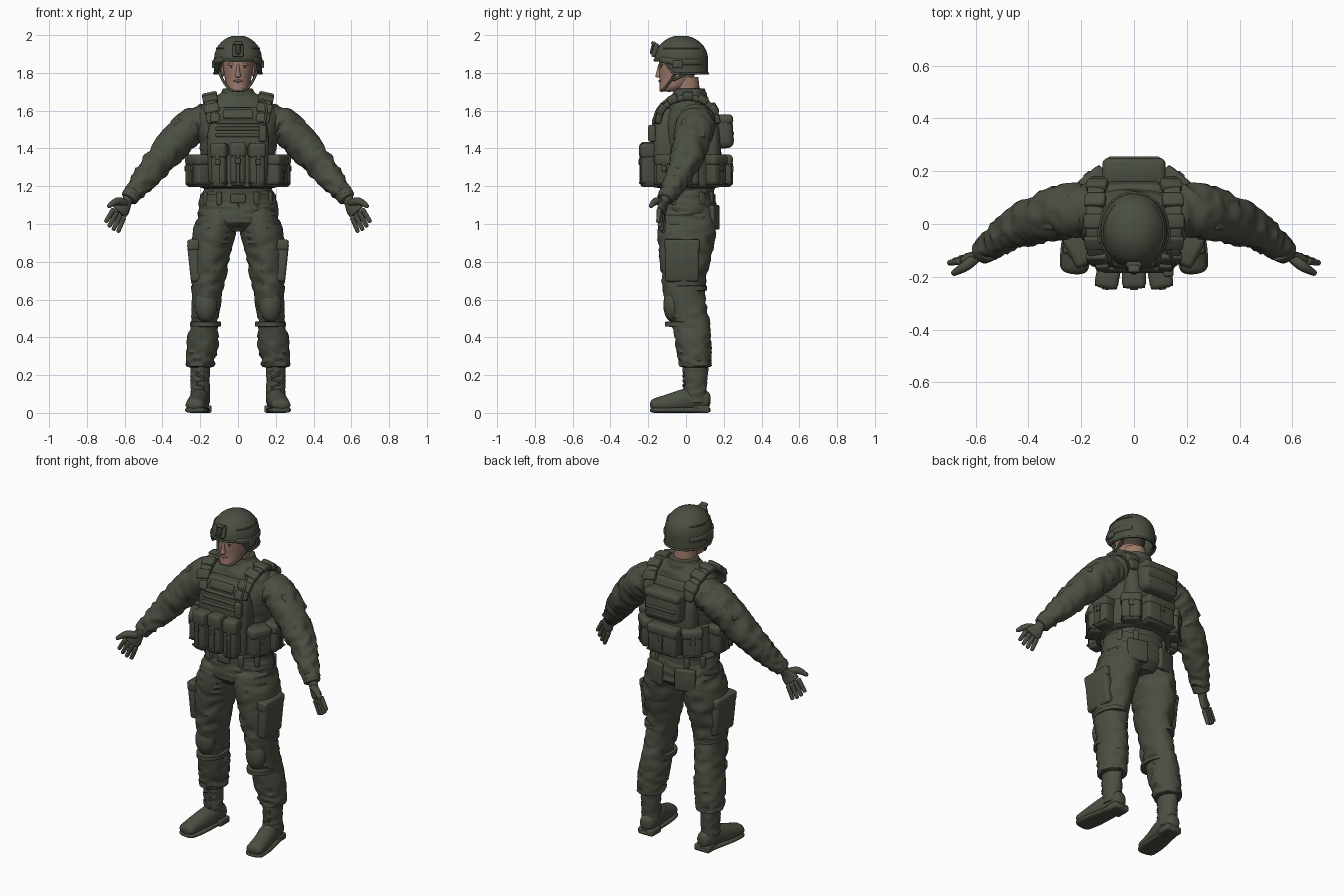
import bpy, bmesh
from math import sin, cos, pi, sqrt, radians, degrees, copysign
from mathutils import Vector, Matrix, Euler, noise

if "Cube" in bpy.data.objects:
    bpy.data.objects.remove(bpy.data.objects["Cube"])

ACROSS, DEEP, UP = Vector((1, 0, 0)), Vector((0, 1, 0)), Vector((0, 0, 1))
parts = []


def material(name, red, green, blue):
    mat = bpy.data.materials.new(name)
    mat.use_nodes = True
    mat.diffuse_color = (red, green, blue, 1)
    shader = mat.node_tree.nodes["Principled BSDF"]
    shader.inputs["Base Color"].default_value = (red, green, blue, 1)
    shader.inputs["Roughness"].default_value = 0.8
    return mat


olive = material("olive_cloth", .07, .077, .054)
dark = material("dark_olive", .035, .038, .028)
skin = material("skin", .33, .19, .145)
hair = material("short_hair", .06, .045, .035)
lips = material("lips", .25, .12, .1)


def finish(name, bm, mat, pair=False):
    bmesh.ops.recalc_face_normals(bm, faces=bm.faces)
    mesh = bpy.data.meshes.new(name)
    bm.to_mesh(mesh)
    bm.free()
    mesh.materials.append(mat)
    obj = bpy.data.objects.new(name, mesh)
    bpy.context.scene.collection.objects.link(obj)
    if pair:
        obj.modifiers.new("mirror", "MIRROR").use_mirror_merge = False
    parts.append(obj)
    return obj


def skin_rings(bm, rings):
    for low, high in zip(rings, rings[1:]):
        for k in range(len(low)):
            bm.faces.new((low[k - 1], low[k], high[k], high[k - 1]))


def sample(values, t):
    """Smooth curve through evenly spaced numbers or vectors."""
    last = len(values) - 1
    if last == 0:
        return values[0]
    i = min(int(t * last), last - 1)
    f = t * last - i
    a, b, c, d = (values[min(max(i + k, 0), last)] for k in (-1, 0, 1, 2))
    return b + ((c - a) + ((2*a - 5*b + 4*c - d) + (3*b - a - 3*c + d) * f) * f) * f * .5


def loft(name, path, widths, depths=None, mat=olive, ref=None, power=2, fold=0, cap=.05,
         pair=False, sides=32):
    """Rounded tube along a path; level sections unless ref gives their width direction."""
    path = [Vector(p) for p in path]
    depths = depths or widths
    steps = max(72 if fold else 24, len(path) * 2)
    times = [(1 - cos(pi * k / steps)) / 2 for k in range(steps + 1)]
    centres = [sample(path, t) for t in times]
    bm, rings, travel = bmesh.new(), [], 0
    for i, (t, centre) in enumerate(zip(times, centres)):
        before, after = centres[max(i - 1, 0)], centres[min(i + 1, steps)]
        travel += (centre - before).length
        u, v = ACROSS, DEEP
        if ref:
            along = (after - before).normalized()
            u = (ref - along * along.dot(ref)).normalized()
            v = along.cross(u)
        inset = max(cap - min(t, 1 - t), 0) / cap if cap else 0
        shrink = max(sqrt(max(1 - inset * inset, 0)), .05)
        ring = []
        for k in range(sides):
            c, s = cos(2 * pi * k / sides), sin(2 * pi * k / sides)
            crease = noise.noise(Vector((c + centre.x, s, travel * 20))) if fold else 0
            grow = fold * (1 - 3 * abs(crease))
            ring.append(bm.verts.new(
                centre + u * copysign(abs(c) ** (2 / power), c) * (sample(widths, t) + grow) * shrink
                + v * copysign(abs(s) ** (2 / power), s) * (sample(depths, t) + grow) * shrink))
        rings.append(ring)
    skin_rings(bm, rings)
    bm.faces.new(rings[0])
    bm.faces.new(rings[-1])
    return finish(name, bm, mat, pair)


def band(name, centre, width, depth, height, power=2, pair=False):
    half = UP * height / 2
    loft(name, [Vector(centre) - half, Vector(centre) + half], [width], [depth],
         power=power, cap=.15, pair=pair, sides=48)


def box(name, loc, size, rot=(0, 0, 0), bevel=.01, mat=olive, pair=False):
    bm = bmesh.new()
    bmesh.ops.create_cube(bm, size=1, matrix=Matrix.Diagonal((*size, 1)))
    bmesh.ops.bevel(bm, geom=bm.edges[:], offset=min(bevel, min(size) * .4), segments=3,
                    affect="EDGES", profile=.5)
    turn = Euler([radians(angle) for angle in rot]).to_matrix().to_4x4()
    bmesh.ops.transform(bm, matrix=Matrix.Translation(loc) @ turn, verts=bm.verts)
    return finish(name, bm, mat, pair)


def ball(name, loc, size, mat=olive, pair=False):
    bm = bmesh.new()
    bmesh.ops.create_uvsphere(bm, u_segments=20, v_segments=12, radius=1,
                              matrix=Matrix.Translation(loc) @ Matrix.Diagonal((*size, 1)))
    return finish(name, bm, mat, pair)


def pouch(name, loc, size, turn=0, pair=False):
    """Soft pouch with a flap, a pull strap and a buckle on its outer side."""
    width, depth, height = size
    spin = Matrix.Rotation(radians(turn), 3, "Z")

    def piece(label, out, rise, dims, bevel):
        offset = spin @ Vector((0, -out, rise * height))
        box(name + label, Vector(loc) + offset, dims, (0, 0, turn), bevel, pair=pair)
    piece("_body", 0, 0, size, .02)
    piece("_flap", 0, .34, (width + .01, depth + .01, height * .36), .02)
    piece("_hem", 0, -.4, (width + .005, depth + .005, .01), .005)
    piece("_strap", depth / 2, -.08, (.02, .01, height * .7), .004)
    piece("_buckle", depth / 2 + .005, .08, (.03, .01, .03), .004)


# Jacket, hips and trousers
loft("jacket", [(0, .01, 1.1), (0, .02, 1.7)], [.18, .18, .19, .2, .22, .19, .08],
     [.13, .14, .15, .16, .15, .11, .08], fold=.005, cap=0, sides=48)
loft("collar", [(0, .02, 1.64), (0, .02, 1.72)], [.1, .08], fold=.003, cap=.1)
loft("hips", [(0, .015, .96), (0, .01, 1.18)], [.1, .2, .21, .2, .18],
     [.1, .15, .15, .14, .13], fold=.005, cap=0, sides=48)
loft("trouser_leg", [(.09, .01, 1.1), (.14, 0, .88), (.16, -.01, .66), (.18, .03, .44), (.2, .05, .24)],
     [.1, .11, .1, .08, .07, .08, .07], [.13, .15, .13, .11, .1, .09, .08],
     fold=.008, cap=.02, pair=True, sides=40)
band("trouser_cuff", (.2, .05, .26), .07, .08, .04, pair=True)
ball("knee_pad", (.17, -.07, .57), (.06, .05, .09), pair=True)
for height in (.47, .66):
    band("knee_strap", (.17, 0, height), .08, .11, .03, pair=True)
box("fly_seam", (0, -.135, 1.05), (.01, .01, .13), pair=False)
for label, height, tall in (("", 1.03, .12), ("_flap", 1.08, .04)):
    box("seat_pocket" + label, (.1, .15, height), (.12, .03, tall), (0, 0, -16), pair=True)
box("cargo_pocket", (.23, -.02, .8), (.06, .18, .21), (0, 6, 0), .016, pair=True)
box("cargo_flap", (.235, -.02, .89), (.065, .19, .06), (0, 6, 0), .014, pair=True)

# Belt
band("belt", (0, .01, 1.135), .2, .145, .05)
box("belt_buckle", (0, -.14, 1.135), (.08, .02, .05))
for angle in (30, 60, 120, 150):
    side = radians(angle)
    box("belt_loop", (sin(side) * .2, .01 - cos(side) * .145, 1.135), (.03, .02, .07), (0, 0, angle),
        pair=True)

# Boots
loft("boot_shaft", [(.2, .05, .05), (.2, .05, .26)], [.05], [.06, .06, .07], fold=.003, pair=True)
loft("boot_foot", [(.19, .13, .06), (.2, .02, .07), (.22, -.09, .05), (.23, -.19, .04)],
     [.04, .05, .05, .05], [.05, .06, .05, .03], ref=ACROSS, cap=.12, pair=True)
loft("boot_sole", [(.19, .13, .015), (.23, -.19, .015)], [.04, .05, .06, .05], [.015],
     ref=ACROSS, power=3, cap=.12, pair=True)
box("boot_heel", (.19, .08, .02), (.1, .09, .04), pair=True)
for row in range(5):
    box("boot_lace", (.2, -.01, .12 + row * .025), (.05, .015, .01), (0, 14 * (-1) ** row, 0), pair=True)

# Sleeves
arm = [(.13, .05, 1.56), (.24, .05, 1.52), (.36, .02, 1.4), (.47, -.03, 1.27), (.58, -.11, 1.13)]
loft("sleeve", arm, [.09, .1, .09, .07, .04], [.08, .09, .085, .07, .04], ref=DEEP, fold=.008,
     cap=.03, pair=True, sides=36)
loft("sleeve_cuff", [(.55, -.09, 1.17), (.58, -.11, 1.13)], [.05, .045], ref=DEEP, cap=.2, pair=True)
box("sleeve_pocket", (.35, .04, 1.505), (.13, .12, .03), (0, 46, 0), pair=True)
box("sleeve_pocket_flap", (.32, .04, 1.535), (.05, .125, .03), (0, 46, 0), pair=True)

# Gloved hands
knuckles, fan = Vector((.63, -.13, 1.06)), Vector((.05, -.02, .04))
loft("palm", [(.57, -.1, 1.15), (.6, -.12, 1.1), knuckles], [.03, .03, .045, .045], [.03, .02, .02],
     ref=fan, cap=.1, pair=True, sides=20)
for finger in range(4):
    spread = finger - 1.5
    base = knuckles + fan * spread * .36
    tip = Vector((.675, -.135, .97)) + fan * spread * .45
    loft("finger", [base, base.lerp(tip, 1 - .08 * abs(spread))], [.014, .011], ref=fan, cap=.15,
         pair=True, sides=12)
loft("thumb", [(.59, -.12, 1.11), (.64, -.16, 1.12), (.69, -.19, 1.09)], [.02, .02, .01],
     ref=DEEP, cap=.1, pair=True, sides=12)

# Plate carrier
band("waist_wrap", (0, .005, 1.28), .21, .165, .2, power=2.4)
for name, y in (("front_plate", -.115), ("back_plate", .12)):
    loft(name, [(0, y, 1.19), (0, y * .9, 1.62)], [.15, .16, .16, .11], [.06, .07, .07, .04],
         power=4, cap=.03, sides=40)
for row in range(3):
    box("chest_webbing", (0, -.17 + row * .004, 1.47 + row * .035), (.24, .03, .02))
box("chest_panel", (0, -.15, 1.58), (.16, .03, .05), (-20, 0, 0))


def over_shoulder(arc):
    return Vector((.13 + .02 * sin(arc), .01 - .16 * cos(arc), 1.53 + .14 * sin(arc)))


loft("shoulder_strap", [over_shoulder(pi * k / 6) for k in range(7)], [.033], [.016],
     ref=ACROSS, power=4, pair=True)
for k in range(1, 6):
    arc = pi * k / 6
    box("shoulder_pad", over_shoulder(arc) + UP * .01, (.08, .055, .035), (90 - degrees(arc), 12, 0),
        pair=True)
box("strap_buckle", (.12, -.16, 1.56), (.05, .03, .05), (-20, 0, 0), pair=True)
box("radio", (.13, -.18, 1.48), (.04, .04, .09))
loft("radio_cable", [(.13, -.18, 1.5), (.15, -.15, 1.61), (.11, -.06, 1.69)], [.006], ref=DEEP, sides=12)

# Pouches round the waist and the back pack
pouch("centre_pouch", (0, -.2, 1.315), (.08, .08, .23))
pouch("outer_pouch", (.1, -.2, 1.31), (.08, .08, .23), 10, True)
for name, angle, width in (("front_side", 62, .12), ("side", 95, .1), ("rear_side", 140, .11), ("back", 180, .19)):
    side = radians(angle)
    pouch(name + "_pouch", (sin(side) * .23, -cos(side) * .2, 1.28), (width, .085, .17), angle,
          pair=angle < 180)
box("back_pack", (0, .195, 1.49), (.235, .11, .18), (4, 0, 0), .035)
box("back_pack_lid", (0, .19, 1.55), (.24, .12, .055), (4, 0, 0), .024)
for height in (1.44, 1.48):
    box("pack_webbing", (0, .245, height), (.2, .02, .02))

# Head
loft("neck", [(0, .01, 1.64), (0, 0, 1.78)], [.065, .06], [.07, .065], skin)
head = loft("head", [(0, -.09, 1.7), (0, -.05, 1.77), (0, -.04, 1.95)], [.04, .06, .07, .08, .06],
            [.05, .07, .09, .1, .08], skin, cap=.1)
head.data.materials.append(hair)
for face in head.data.polygons:
    if face.center.y > -.03 and face.center.z > 1.785:
        face.material_index = 1
loft("nose", [(0, -.135, 1.85), (0, -.145, 1.775)], [.008, .01, .018], [.01, .015, .02], skin,
     cap=.2, sides=16)
ball("mouth", (0, -.138, 1.757), (.024, .008, .007), lips)
ball("chin", (0, -.12, 1.72), (.025, .02, .017), skin)
ball("brow", (.03, -.13, 1.845), (.026, .01, .008), skin, True)
ball("eye", (.03, -.131, 1.83), (.012, .005, .005), hair, True)
ball("ear", (.08, -.02, 1.81), (.01, .02, .03), skin, True)


def on_helmet(turn, down):
    """Point on the shell: dome down to 1, then a skirt down to 2 that is short over the brow."""
    tilt = min(down, 1) * pi / 2
    x, y = .127 * cos(turn) * sin(tilt), .142 * sin(turn) * sin(tilt) - .025
    ease = min(max((y + .13) / .07, 0), 1)
    drop = max(down - 1, 0) * (.005 + .07 * ease * ease * (3 - 2 * ease))
    return Vector((x, y, 1.872 + .127 * cos(tilt) - drop))


# Helmet with its rim, rails, cord, mount and chin straps
around = [2 * pi * k / 48 for k in range(48)]
bm = bmesh.new()
rings = [[bm.verts.new(on_helmet(turn, k / 8)) for turn in around] for k in range(1, 17)]
bm.faces.new(rings[0])
skin_rings(bm, rings)
shell = finish("helmet", bm, olive)
shell.modifiers.new("thickness", "SOLIDIFY").thickness = .014
loft("helmet_rim", [on_helmet(turn, 2) for turn in around + around[:1]], [.006], ref=UP, cap=0, sides=12)
sweep = [radians(angle) for angle in range(-50, 60, 20)]
loft("helmet_rail", [on_helmet(turn, 1.2) for turn in sweep], [.008], [.016], ref=ACROSS, pair=True, sides=12)
loft("side_cord", [on_helmet(turn, .7) for turn in sweep], [.004], ref=UP, pair=True, sides=12)
box("ear_clip", (.13, -.045, 1.845), (.016, .055, .04), pair=True)
box("mount_plate", (0, -.163, 1.92), (.06, .025, .075), (-18, 0, 0))
box("mount_arm", (0, -.175, 1.925), (.03, .025, .055), (-14, 0, 0), mat=dark)
box("mount_hook", (0, -.17, 1.955), (.045, .03, .02), (-25, 0, 0))
loft("chin_strap_front", [(.1, -.05, 1.81), (.08, -.08, 1.76), (.04, -.12, 1.71), (0, -.135, 1.71)],
     [.007], ref=DEEP, pair=True, sides=12)
loft("chin_strap_back", [(.1, .03, 1.81), (.08, -.07, 1.76)], [.007], ref=DEEP, pair=True, sides=12)

# Smooth shading with crisp edges kept
bpy.ops.object.select_all(action="DESELECT")
for part in parts:
    part.select_set(True)
bpy.context.view_layer.objects.active = parts[0]
bpy.ops.object.shade_smooth_by_angle(angle=radians(42))
